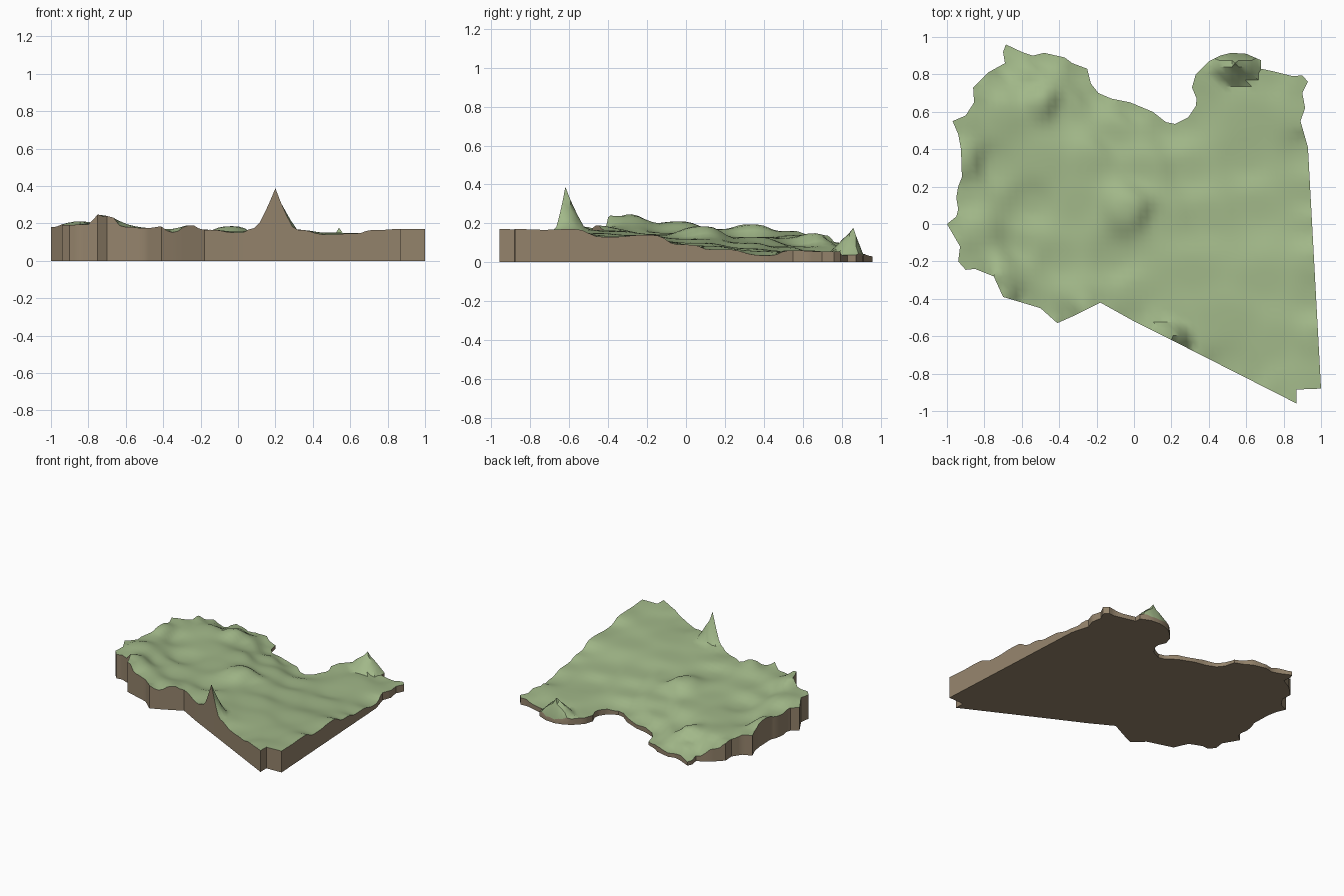
import bpy, bmesh, math
from mathutils import Vector
from mathutils.geometry import delaunay_2d_cdt

if "Cube" in bpy.data.objects:
    bpy.data.objects.remove(bpy.data.objects["Cube"])

STEP = 0.035

# Border of the land, clockwise from the western tip
BORDER = [
    (-1, 0), (-.95, .04), (-.94, .08), (-.95, .14), (-.94, .2), (-.92, .25), (-.925, .4),
    (-.94, .48), (-.97, .55), (-.9, .58), (-.855, .65), (-.86, .73), (-.83, .76), (-.78, .81),
    (-.69, .86), (-.7, .92), (-.685, .96), (-.6, .92), (-.54, .9), (-.48, .915), (-.37, .89),
    (-.33, .86), (-.25, .83), (-.23, .75), (-.19, .7), (-.12, .67), (-.02, .65), (.1, .6),
    (.17, .545), (.22, .535), (.29, .57), (.33, .63), (.335, .67), (.31, .73), (.33, .8),
    (.4, .87), (.46, .9), (.52, .915), (.6, .91), (.68, .875), (.68, .83), (.75, .815),
    (.85, .79), (.9, .795), (.93, .76), (.9, .7), (.915, .62), (.89, .55), (.93, .41),
    (1, -.88), (.87, -.885), (.87, -.96), (.2, -.62), (0, -.52), (-.18, -.42), (-.32, -.49),
    (-.41, -.53), (-.5, -.45), (-.7, -.39), (-.75, -.28), (-.85, -.24), (-.9, -.245),
    (-.94, -.2), (-.93, -.12)]

# Survey heights (x, y, z)
SOUTH = [
    (1, -.88, .17), (.87, -.95, .17), (.75, -.9, .165), (.6, -.82, .145), (.5, -.77, .14),
    (.3, -.67, .165), (.1, -.57, .175), (0, -.52, .15), (-.18, -.42, .165), (-.25, -.45, .19),
    (-.36, -.51, .15), (-.41, -.53, .185), (-.5, -.45, .175), (-.6, -.42, .18), (-.7, -.39, .24),
    (-.75, -.28, .25), (-.8, -.26, .19), (-.92, -.24, .19), (-1, 0, .18), (-.85, -.04, .21),
    (.99, -.6, .17), (.98, -.4, .13), (.97, -.2, .14), (.96, 0, .09), (.95, .15, .065),
    (.5, -.5, .15), (.7, -.3, .13), (.3, -.25, .14), (-.1, -.2, .13), (-.4, -.2, .14),
    (-.6, -.1, .15), (0, -.35, .16), (.75, -.65, .15)]
NORTH = [
    (-.03, .08, .185), (.15, .02, .12), (.4, .05, .1), (.65, .1, .085), (-.3, .1, .13),
    (-.55, .1, .11), (-.92, .33, .195), (-.75, .32, .12), (-.93, .15, .17), (-.5, .35, .13),
    (-.25, .35, .13), (.05, .3, .1), (.3, .3, .07), (.6, .35, .055), (.93, .42, .035),
    (.9, .55, .06), (.9, .75, .055), (.75, .8, .035), (.6, .6, .06), (.4, .8, .05),
    (.33, .65, .045), (.2, .54, .03), (0, .64, .03), (-.2, .72, .03), (-.25, .82, .025),
    (-.5, .9, .03), (-.69, .95, .03), (-.7, .86, .04), (-.8, .78, .1), (-.86, .7, .14),
    (-.95, .55, .16), (-.7, .6, .14), (-.5, .66, .15), (-.36, .62, .08), (-.55, .78, .08),
    (-.1, .5, .08), (.52, .92, .03)]
SURVEY = SOUTH + NORTH


def height(x, y):
    """Rolling ground blended from the survey heights, plus two sharp peaks."""
    total = weight = 0.0
    for px, py, pz in SURVEY:
        w = 1 / ((x - px) ** 2 + (y - py) ** 2 + .0006) ** 1.7
        total += w * pz
        weight += w
    z = total / weight
    # southern spike on the border
    r = math.hypot(x - .2, (y + .62) * 1.1)
    z += .22 * max(0, 1 - r / .12) ** 1.25
    # northern cone, steep towards the sea
    dy = (y - .86) / (.055 if y > .86 else .12)
    z += .145 * max(0, 1 - math.hypot((x - .54) / .14, dy))
    return z


def inside(x, y):
    hit = False
    for (ax, ay), (bx, by) in zip(BORDER, BORDER[1:] + BORDER[:1]):
        if (ay > y) != (by > y) and x < (bx - ax) * (y - ay) / (by - ay) + ax:
            hit = not hit
    return hit


def material(name, color):
    m = bpy.data.materials.new(name)
    m.diffuse_color = (*color, 1)
    m.use_nodes = True
    m.node_tree.nodes["Principled BSDF"].inputs["Base Color"].default_value = m.diffuse_color
    return m


# Finely divided border loop, counter-clockwise
rim = []
for a, b in zip(BORDER, BORDER[1:] + BORDER[:1]):
    a, b = Vector(a), Vector(b)
    n = max(1, math.ceil((b - a).length / STEP))
    rim += [a.lerp(b, i / n) for i in range(n)]
rim.reverse()
count = len(rim)

# Inner grid points, kept clear of the border
points = list(rim) + [Vector((.54, .86))]
steps = int(1 / STEP)
for i in range(-steps, steps + 1):
    for j in range(-steps, steps + 1):
        p = Vector((i * STEP, j * STEP))
        if inside(*p) and min((p - q).length for q in rim) > STEP * .45:
            points.append(p)
edges = [(i, (i + 1) % count) for i in range(count)]
flat, _, tris, _, _, _ = delaunay_2d_cdt(points, edges, [], 1, 1e-5)

# Land block: green ground, earth sides and underside
bm = bmesh.new()
top = [bm.verts.new((p.x, p.y, height(p.x, p.y))) for p in flat]
for t in tris:
    bm.faces.new([top[i] for i in t])
bmesh.ops.delete(bm, geom=[v for v in bm.verts if not v.link_faces], context='VERTS')
bmesh.ops.recalc_face_normals(bm, faces=bm.faces)
if sum(f.normal.z for f in bm.faces) < 0:
    bmesh.ops.reverse_faces(bm, faces=bm.faces)
boundary = [e for e in bm.edges if e.is_boundary]
walls = bmesh.ops.extrude_edge_only(bm, edges=boundary)['geom']
low = [e for e in walls if isinstance(e, bmesh.types.BMEdge)]
for v in walls:
    if isinstance(v, bmesh.types.BMVert):
        v.co.z = 0
for f in walls:
    if isinstance(f, bmesh.types.BMFace):
        f.material_index = 1
low = [e for e in low if e.is_boundary]
base = bmesh.ops.triangle_fill(bm, edges=low, use_beauty=True)['geom']
for f in base:
    if isinstance(f, bmesh.types.BMFace):
        f.material_index = 1
bmesh.ops.recalc_face_normals(bm, faces=bm.faces)

mesh = bpy.data.meshes.new("land_block")
bm.to_mesh(mesh)
bm.free()
mesh.materials.append(material("grass_green", (.36, .48, .25)))
mesh.materials.append(material("earth_brown", (.30, .23, .15)))
land = bpy.data.objects.new("land_block", mesh)
bpy.context.collection.objects.link(land)
bpy.context.view_layer.objects.active = land
land.select_set(True)
bpy.ops.object.shade_smooth_by_angle(angle=math.radians(35))
